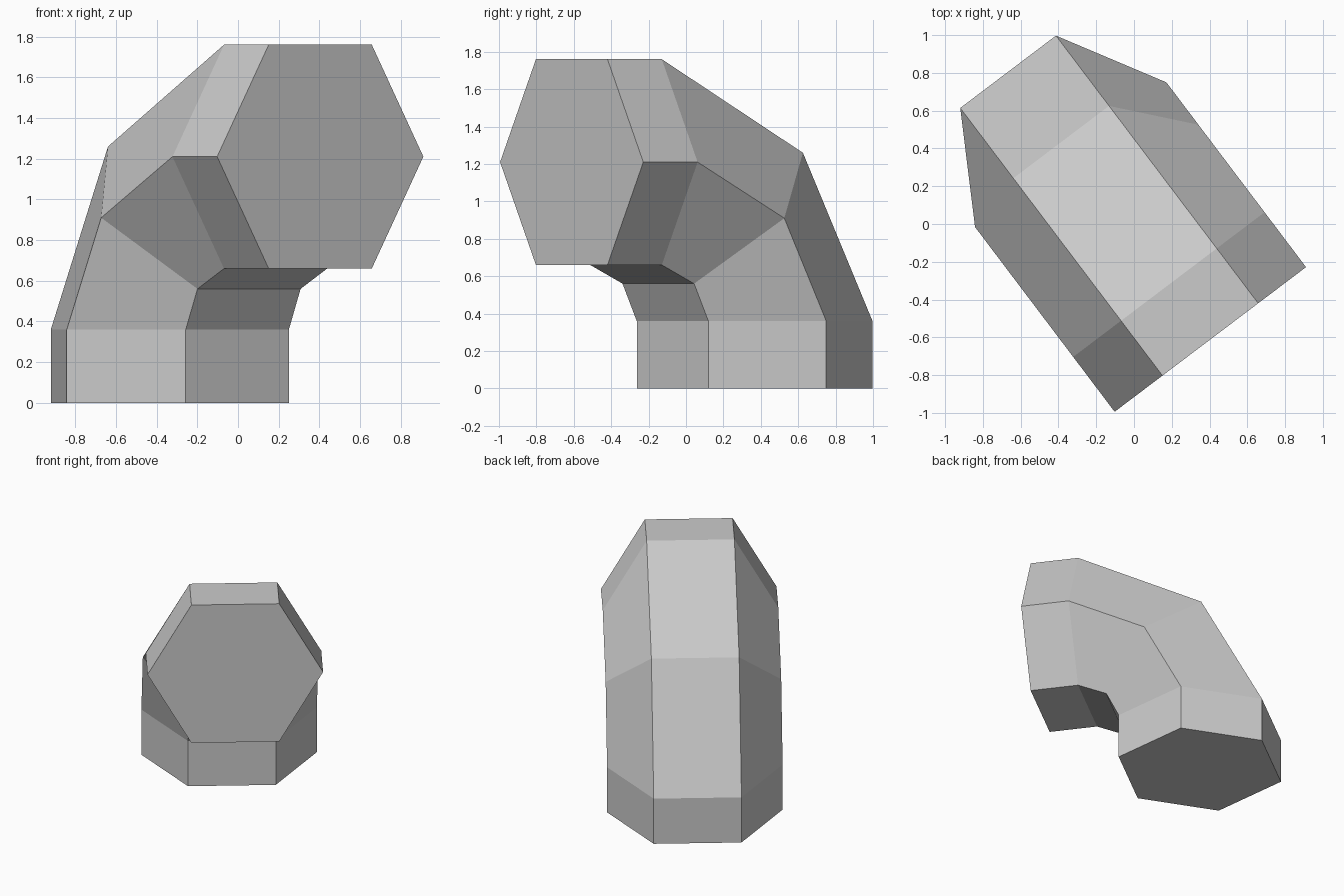
import bpy, bmesh
from math import sin, cos, pi
from mathutils import Vector

old = bpy.data.objects.get("Cube")
if old:
    bpy.data.objects.remove(old, do_unlink=True)

# Plain grey material
grey = bpy.data.materials.new("plain grey")
colour = (0.6, 0.6, 0.6, 1)
grey.use_nodes = True
grey.diffuse_color = colour
grey.node_tree.nodes["Principled BSDF"].inputs["Base Color"].default_value = colour

# Hexagonal section and the horizontal directions of the bend
SIDES, RADIUS = 6, 0.635
START = Vector((-0.335, 0.367, 0))
ALONG = Vector((0.603, -0.798, 0)).normalized()
ACROSS = Vector((-ALONG.y, ALONG.x, 0))
UP = Vector((0, 0, 1))

# Each ring: centre along the bend, centre height, outward direction (along, up)
RINGS = [
    (0, 0, (-1, 0)),
    (0, 0.36, (-1, 0)),
    (0.281, 0.91, (-0.663, 0.636)),
    (0.862, 1.21, (0, 1)),
    (1.226, 1.21, (0, 1)),
]


def add_ring(bm, along, height, outward):
    centre = START + ALONG * along + UP * height
    out = ALONG * outward[0] + UP * outward[1]
    angles = [2 * pi * i / SIDES for i in range(SIDES)]
    return [bm.verts.new(centre + (ACROSS * cos(a) + out * sin(a)) * RADIUS)
            for a in angles]


# Solid elbow lofted through the rings and capped at both ends
bm = bmesh.new()
rings = [add_ring(bm, *ring) for ring in RINGS]
for a, b in zip(rings, rings[1:]):
    for i in range(SIDES):
        j = (i + 1) % SIDES
        bm.faces.new((a[i], a[j], b[j], b[i]))
bm.faces.new(rings[0])
bm.faces.new(rings[-1])
bmesh.ops.recalc_face_normals(bm, faces=bm.faces)

mesh = bpy.data.meshes.new("pipe_elbow")
bm.to_mesh(mesh)
bm.free()
mesh.materials.append(grey)
elbow = bpy.data.objects.new("pipe_elbow", mesh)
bpy.context.collection.objects.link(elbow)
